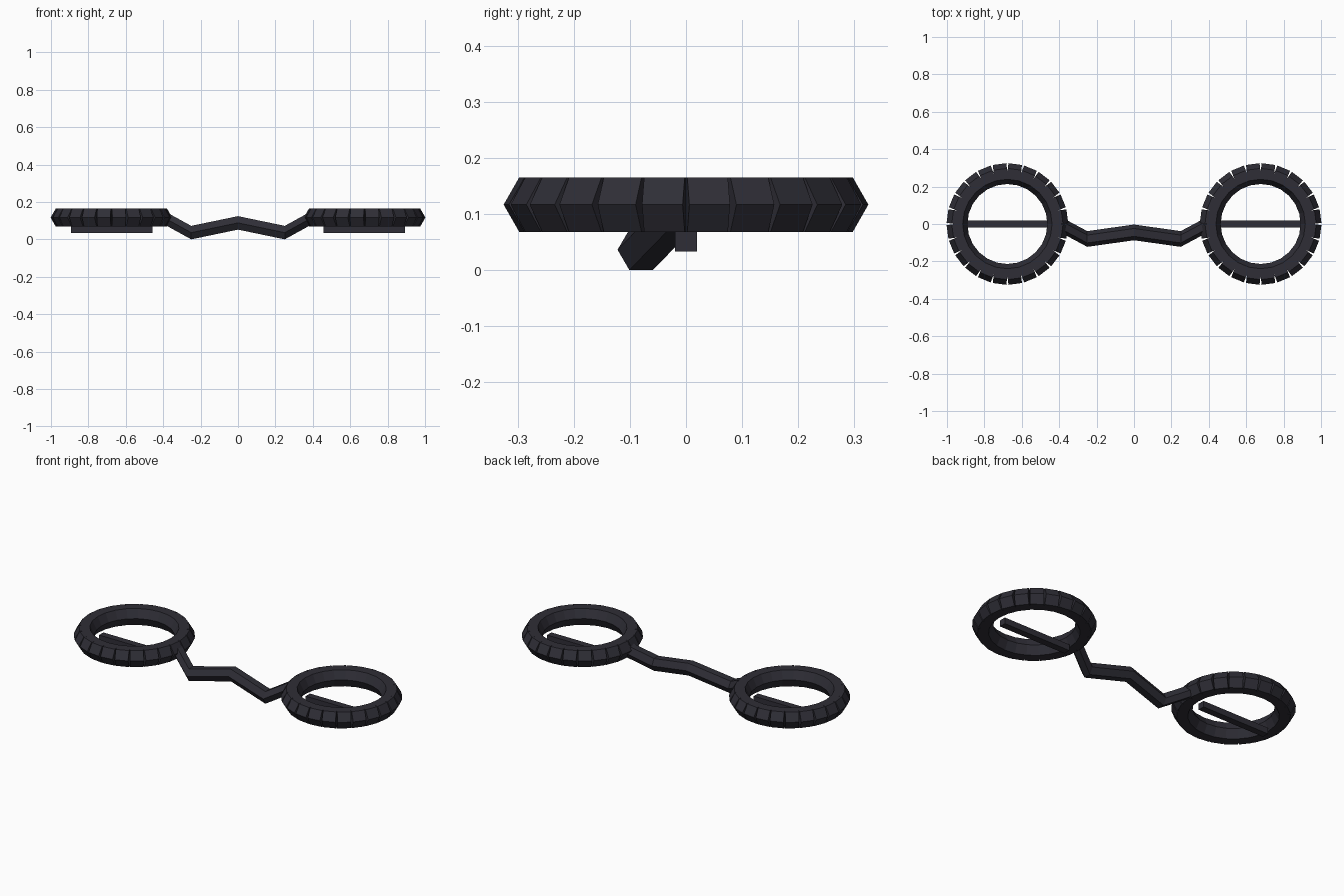
import bpy, bmesh, math
from mathutils import Matrix, Vector

if "Cube" in bpy.data.objects:
    bpy.data.objects.remove(bpy.data.objects["Cube"])

mat = bpy.data.materials.new("dark gunmetal")
mat.diffuse_color = (0.028, 0.027, 0.037, 1)
mat.use_nodes = True
mat.node_tree.nodes["Principled BSDF"].inputs["Base Color"].default_value = mat.diffuse_color


def finish(name, bm):
    bmesh.ops.recalc_face_normals(bm, faces=bm.faces)
    me = bpy.data.meshes.new(name)
    bm.to_mesh(me)
    bm.free()
    me.materials.append(mat)
    ob = bpy.data.objects.new(name, me)
    bpy.context.collection.objects.link(ob)
    return ob


def loft(bm, rings):
    """Skin closed cross-sections and cap both ends."""
    rows = [[bm.verts.new(p) for p in ring] for ring in rings]
    n = len(rows[0])
    for a, b in zip(rows, rows[1:]):
        for i in range(n):
            bm.faces.new((a[i], a[(i + 1) % n], b[(i + 1) % n], b[i]))
    bm.faces.new(rows[0][::-1])
    bm.faces.new(rows[-1])


RING_X, COUNT = 0.677, 24
# hexagonal cross-section of a cuff link (radius, height)
PROFILE = [(0.212, 0.1165), (0.237, 0.068), (0.295, 0.068),
           (0.323, 0.1165), (0.295, 0.165), (0.237, 0.165)]
HALF_W = 0.0365

for side, label in ((-1, "left"), (1, "right")):
    # cuff: straight prisms arrayed in a circle, leaving wedge gaps outside
    bm = bmesh.new()
    for k in range(COUNT):
        rot = Matrix.Rotation((k + 0.5) * 2 * math.pi / COUNT, 4, 'Z')
        pos = Matrix.Translation((side * RING_X, 0, 0)) @ rot
        loft(bm, [[pos @ Vector((r, w, z)) for r, z in PROFILE]
                  for w in (-HALF_W, HALF_W)])
    finish(label + "_cuff", bm)

    # flat bar under each cuff
    bm = bmesh.new()
    bmesh.ops.create_cube(bm, size=1, matrix=Matrix.Translation(
        (side * 0.675, 0, 0.051)) @ Matrix.Diagonal((0.438, 0.04, 0.036, 1)))
    finish(label + "_bar", bm)

# bent hexagonal connecting rod
path = [(-0.39, -0.005, 0.113), (-0.25, -0.08, 0.036), (0, -0.045, 0.088),
        (0.25, -0.08, 0.036), (0.39, -0.005, 0.113)]
hexagon = [(0.042 * math.cos(a), 0.036 / math.sin(math.pi / 3) * math.sin(a))
           for a in (i * math.pi / 3 for i in range(6))]
bm = bmesh.new()
loft(bm, [[(x, y + dy, z + dz) for dy, dz in hexagon] for x, y, z in path])
finish("connecting_rod", bm)
